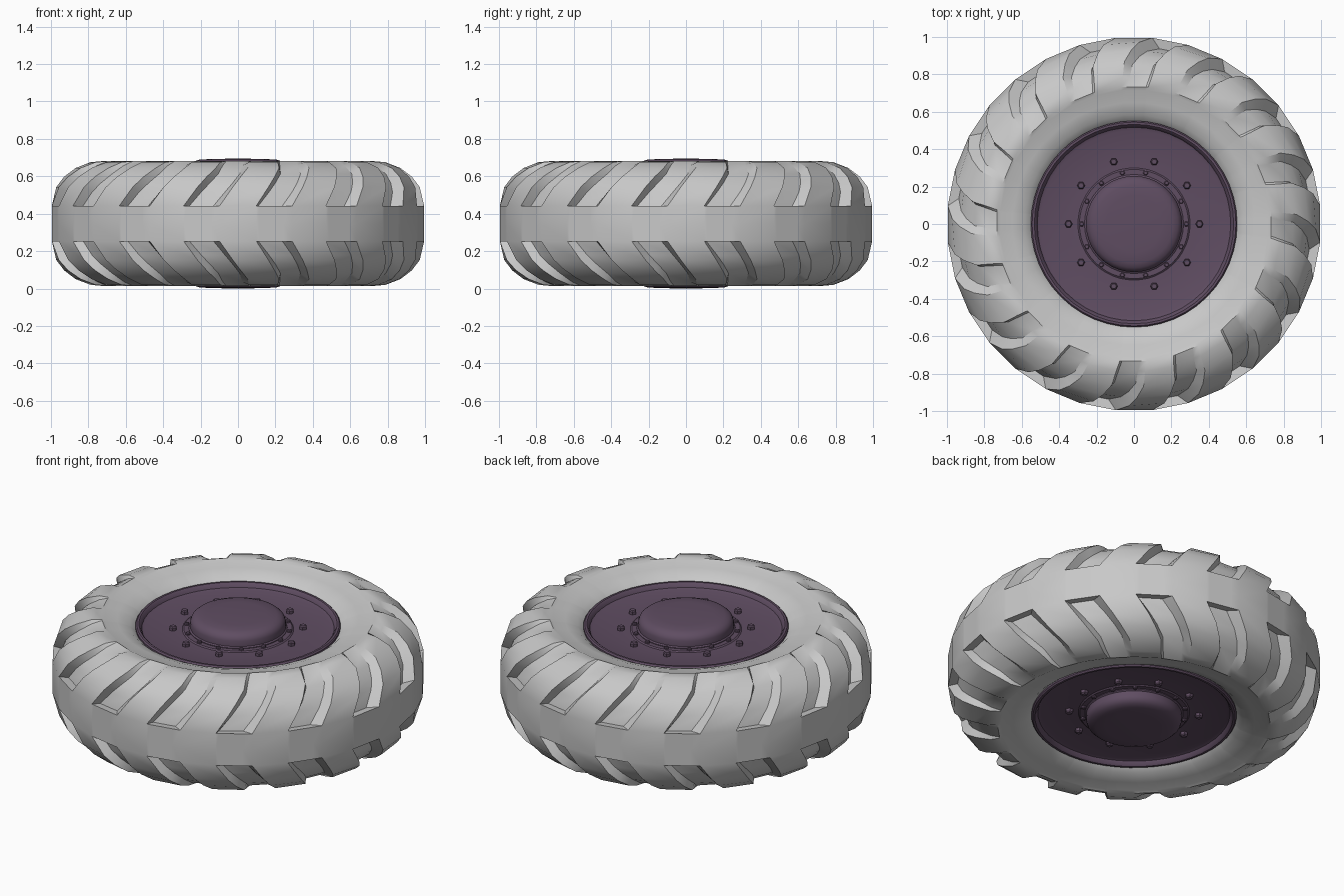
import bpy, bmesh, math
from mathutils import Vector

cube = bpy.data.objects.get("Cube")
if cube:
    bpy.data.objects.remove(cube, do_unlink=True)

MID = 0.3475      # height of the wheel's mirror plane
LUGS = 16
STEP = 2 * math.pi / LUGS


def material(name, rgb):
    m = bpy.data.materials.new(name)
    m.use_nodes = True
    m.diffuse_color = (*rgb, 1)
    bsdf = m.node_tree.nodes["Principled BSDF"]
    bsdf.inputs["Base Color"].default_value = (*rgb, 1)
    bsdf.inputs["Roughness"].default_value = 0.6
    return m


rubber = material("grey rubber", (0.58, 0.58, 0.58))
paint = material("plum paint", (0.115, 0.074, 0.122))


def skin(bm, rows):
    """Bridge closed rings of points into quads."""
    rings = [[bm.verts.new(p) for p in row] for row in rows]
    n = len(rings[0])
    for a, b in zip(rings, rings[1:]):
        for i in range(n):
            k = (i + 1) % n
            bm.faces.new((a[i], a[k], b[k], b[i]))


def lathe(bm, profile, sides, centre=(0, 0)):
    skin(bm, [[Vector((centre[0] + r * math.cos(i * math.tau / sides),
                       centre[1] + r * math.sin(i * math.tau / sides), z))
               for i in range(sides)] for r, z in profile])


def finish(bm, name, mat, angle=32):
    """Make a half-wheel part whole with a mirror across the mid plane."""
    bmesh.ops.remove_doubles(bm, verts=bm.verts, dist=0.0002)
    me = bpy.data.meshes.new(name)
    bm.to_mesh(me)
    bm.free()
    me.materials.append(mat)
    ob = bpy.data.objects.new(name, me)
    bpy.context.collection.objects.link(ob)
    ob.location.z = MID
    bpy.ops.object.select_all(action="DESELECT")
    ob.select_set(True)
    bpy.context.view_layer.objects.active = ob
    bpy.ops.object.shade_smooth_by_angle(angle=math.radians(angle))
    mirror = ob.modifiers.new("both sides", "MIRROR")
    mirror.use_axis = (False, False, True)
    return ob


# Tyre: radius, height, tread sweep in degrees, groove depth
TYRE = [(1, 0, 0, 0), (1, .095, 0, 0), (1, .095, 0, .05), (.972, .195, 4, .05),
        (.93, .25, 6.5, .045), (.87, .297, 9, .035), (.79, .328, 10, .018),
        (.735, .333, 11, 0), (.718, .325, 11, 0), (.65, .315, 11, 0),
        (.585, .292, 11, 0), (.553, .265, 11, 0), (.5, .2, 11, 0)]
# Groove columns: fraction across the groove, share of the depth
GROOVE = [(0, 0), (.08, 1), (.75, 1), (1, 0)]


def on_circle(r, a, z):
    return Vector((r * math.cos(a), r * math.sin(a), z))


rows = []
for r, z, sweep, depth in TYRE:
    row = []
    for k in range(LUGS):
        a = -math.pi / 2 + STEP * (k + .25) + math.radians(sweep)
        left, right = on_circle(r, a, z), on_circle(r, a + STEP / 2, z)
        core = on_circle(.75, a + STEP / 4, .06)
        inward = (core - (left + right) / 2).normalized()
        row += [left.lerp(right, t) + inward * depth * share for t, share in GROOVE]
    rows.append(row)
bm = bmesh.new()
skin(bm, rows)
finish(bm, "tyre", rubber)

# Rim: outer lip, dished disc and raised hub flange
bm = bmesh.new()
lathe(bm, [(.55, .2), (.552, .275), (.545, .283), (.533, .283), (.525, .276),
           (.517, .258), (.5, .252), (.3, .252), (.292, .258), (.25, .258)], 48)
finish(bm, "rim_disc", paint)

# Hub cap: short drum with a rounded crown
bm = bmesh.new()
lathe(bm, [(.265, .24), (.265, .262), (.257, .268), (.257, .3), (.25, .318),
           (.234, .332), (.208, .341), (.15, .345), (0, MID)], 40)
finish(bm, "hub_cap", paint)


# Bolt rings
def bolt_ring(name, count, ring, size, base, top):
    bm = bmesh.new()
    for i in range(count):
        a = i * math.tau / count
        lathe(bm, [(size, base), (size, top - size * .3), (size * .7, top), (0, top)], 6,
              (ring * math.cos(a), ring * math.sin(a)))
    finish(bm, name, paint, 25)


bolt_ring("wheel_bolts", 10, .35, .021, .245, .275)
bolt_ring("hub_bolts", 14, .28, .014, .25, .27)
